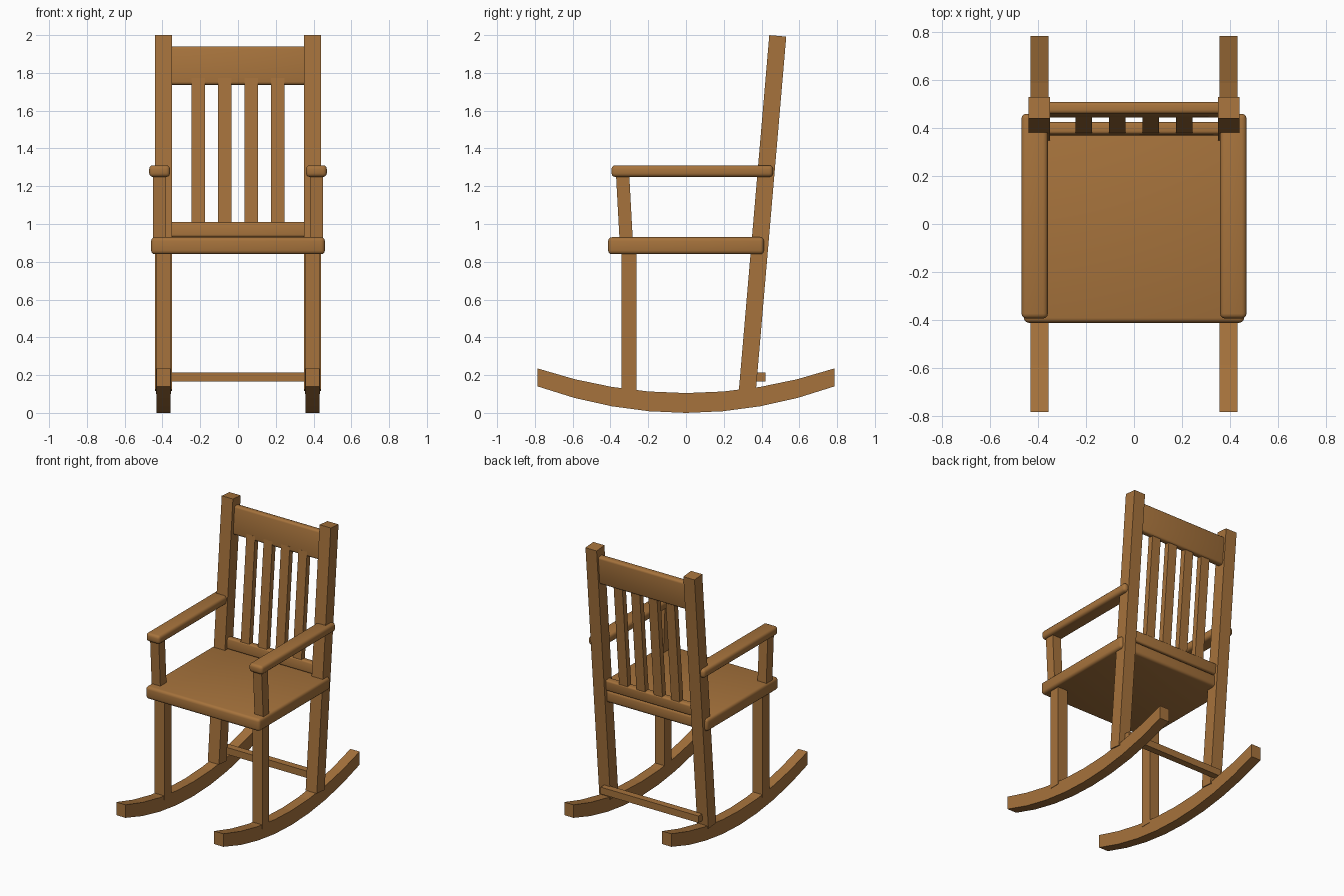
import bpy
import math
from mathutils import Vector

cube = bpy.data.objects.get("Cube")
if cube:
    bpy.data.objects.remove(cube, do_unlink=True)

wood = bpy.data.materials.new("warm_wood")
wood.use_nodes = True
wood.diffuse_color = (0.38, 0.17, 0.045, 1)
wood.node_tree.nodes["Principled BSDF"].inputs["Base Color"].default_value = wood.diffuse_color

LEAN = math.radians(4.9)      # backward tilt of the back frame
SIDE_X = 0.395                # distance of legs and rockers from the middle


def back_y(z):
    """Centre line of the leaning back at height z."""
    return 0.325 + (z - 0.12) * math.tan(LEAN)


def box(name, centre, size, tilt=0.0, bevel=0.0):
    """Box, optionally tilted about x and with rounded edges."""
    bpy.ops.mesh.primitive_cube_add(size=1, location=centre)
    ob = bpy.context.object
    ob.name = name
    ob.scale = size
    bpy.ops.object.transform_apply(location=False, rotation=False, scale=True)
    ob.rotation_euler.x = -tilt
    ob.data.materials.append(wood)
    if bevel:
        mod = ob.modifiers.new("rounded_edges", "BEVEL")
        mod.width = bevel
        mod.segments = 3
        bpy.ops.object.modifier_apply(modifier=mod.name)
        bpy.ops.object.shade_smooth_by_angle(angle=math.radians(40))
    return ob


def post(name, x, low, high, width, depth):
    """Square post between two (y, z) points."""
    a, b = Vector((x, *low)), Vector((x, *high))
    tilt = math.atan2(b.y - a.y, b.z - a.z)
    return box(name, (a + b) / 2, (width, depth, (b - a).length), tilt)


def rocker(name, x, width=0.075, half=0.785, steps=8):
    """Curved runner swept along a shallow arc."""
    verts, faces = [], []
    for i in range(steps + 1):
        t = 2 * i / steps - 1
        low, high = 0.14 * t * t, 0.105 + 0.13 * t * t
        for dx, z in ((-1, low), (1, low), (1, high), (-1, high)):
            verts.append((x + dx * width / 2, t * half, z))
    for i in range(steps):
        for j in range(4):
            k = (j + 1) % 4
            faces.append((4 * i + j, 4 * i + k, 4 * i + 4 + k, 4 * i + 4 + j))
    n = 4 * steps
    faces += [(3, 2, 1, 0), (n, n + 1, n + 2, n + 3)]
    mesh = bpy.data.meshes.new(name)
    mesh.from_pydata(verts, [], [f[::-1] for f in faces])
    mesh.materials.append(wood)
    ob = bpy.data.objects.new(name, mesh)
    bpy.context.collection.objects.link(ob)
    # make the normals face outward
    bpy.ops.object.select_all(action="DESELECT")
    ob.select_set(True)
    bpy.context.view_layer.objects.active = ob
    bpy.ops.object.mode_set(mode="EDIT")
    bpy.ops.mesh.select_all(action="SELECT")
    bpy.ops.mesh.normals_make_consistent(inside=False)
    bpy.ops.object.mode_set(mode="OBJECT")


# Sides: runners, legs, back posts and arms
for side, s in (("left", 1), ("right", -1)):
    x = s * SIDE_X
    rocker(side + "_rocker", x)
    box(side + "_front_leg", (x, -0.301, 0.48), (0.08, 0.08, 0.76))
    post(side + "_back_post", x, (back_y(0.12), 0.12), (back_y(1.996), 1.996), 0.09, 0.09)
    post(side + "_arm_support", s * 0.415, (-0.317, 0.92), (-0.336, 1.27), 0.07, 0.07)
    box(side + "_armrest", (s * 0.415, 0.033, 1.28), (0.11, 0.855, 0.062), bevel=0.02)

# Seat
box("seat", (0, 0, 0.885), (0.92, 0.825, 0.09), bevel=0.02)

# Back: rails and slats follow the lean
box("top_rail", (0, back_y(1.84) + 0.005, 1.838), (0.73, 0.05, 0.205), LEAN, 0.015)
box("lower_rail", (0, back_y(0.97), 0.97), (0.73, 0.05, 0.08), LEAN, 0.012)
for i in range(4):
    x = (i - 1.5) * 0.14
    post(f"back_slat_{i + 1}", x, (back_y(0.98), 0.98), (back_y(1.77), 1.77), 0.07, 0.04)

# Stretcher behind the back legs
box("rear_stretcher", (0, 0.395, 0.19), (0.79, 0.05, 0.05))
